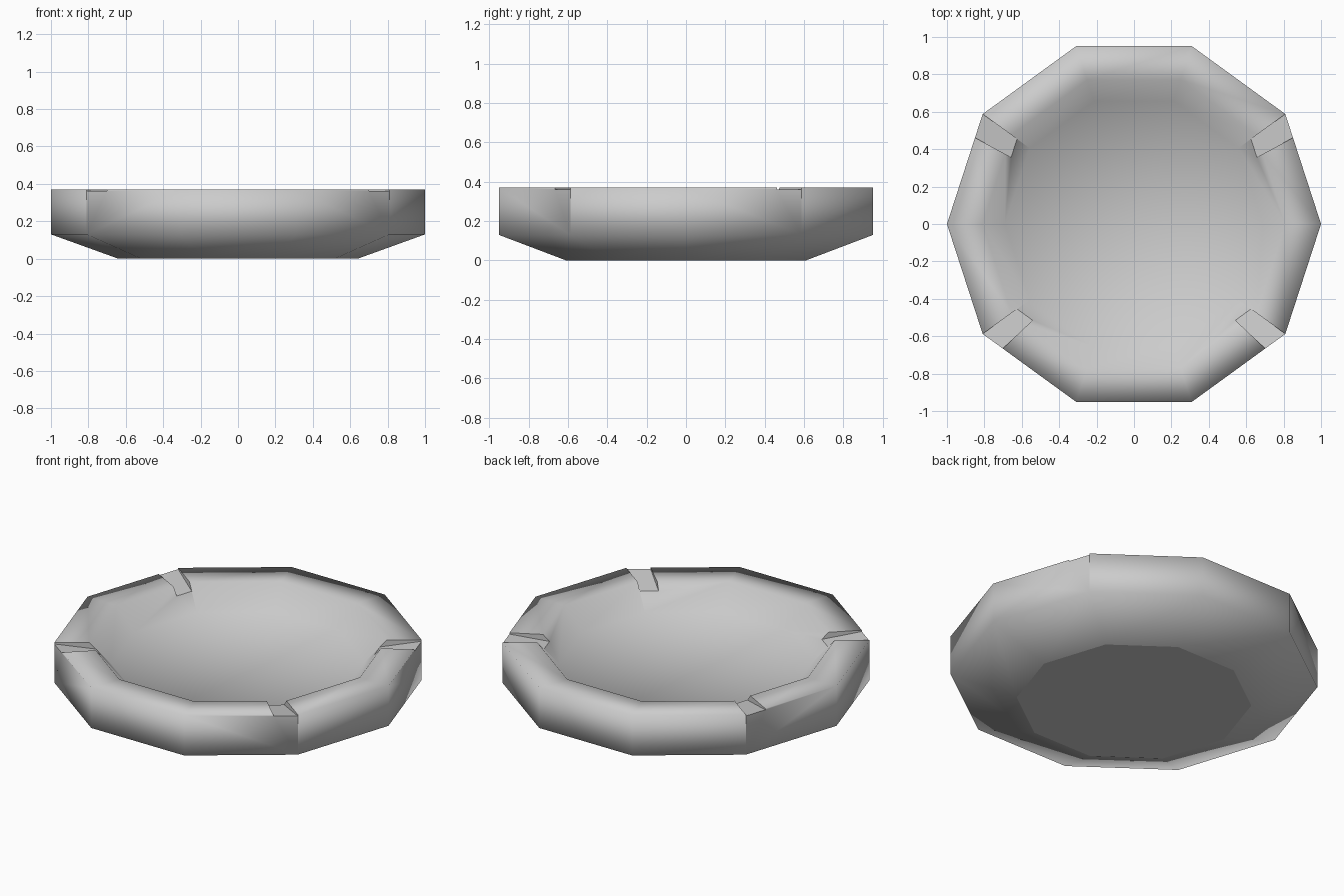
import bpy, bmesh
from math import cos, sin, pi, radians

if "Cube" in bpy.data.objects:
    bpy.data.objects.remove(bpy.data.objects["Cube"])

SIDES = 10


def ring(bm, r, z):
    return [bm.verts.new((r * cos(2 * pi * i / SIDES), r * sin(2 * pi * i / SIDES), z))
            for i in range(SIDES)]


def finish(bm, name):
    bmesh.ops.recalc_face_normals(bm, faces=bm.faces)
    me = bpy.data.meshes.new(name)
    bm.to_mesh(me)
    bm.free()
    ob = bpy.data.objects.new(name, me)
    bpy.context.collection.objects.link(ob)
    return ob


def edge_point(deg, r, z):
    """Point at an angle on a regular polygon with corner radius r."""
    step = 360 / SIDES
    off = deg % step - step / 2
    d = r * cos(radians(step / 2)) / cos(radians(off))
    return (d * cos(radians(deg)), d * sin(radians(deg)), z)


# Tray body: ten-sided profile from base, up the side, over the rim, down to the floor
bm = bmesh.new()
profile = [(0.64, 0), (1, 0.13), (1, 0.37), (0.81, 0.37), (0.69, 0.24)]
rings = [ring(bm, r, z) for r, z in profile]
for a, b in zip(rings, rings[1:]):
    for i in range(SIDES):
        j = (i + 1) % SIDES
        bm.faces.new((a[i], a[j], b[j], b[i])).smooth = True
base = bm.faces.new(rings[0][::-1])
for e in base.edges:
    e.smooth = False
centre = bm.verts.new((0, 0, 0.24))
for i in range(SIDES):
    bm.faces.new((rings[-1][i], rings[-1][(i + 1) % SIDES], centre)).smooth = True
tray = finish(bm, "dish_body")

# Four shallow radial rests cut across the rim, sloping inward, mirrored left to right
bm = bmesh.new()
for a, b in ((28.5, 35.99), (-43.5, -36.01)):
    for m in (False, True):
        a0, a1 = (180 - b, 180 - a) if m else (a, b)
        secs = []
        for deg in (a0, a1):
            pts = [(1.02, 0.365), (0.74, 0.325), (0.74, 0.42), (1.02, 0.42)]
            secs.append([bm.verts.new(edge_point(deg, r, z)) for r, z in pts])
        s, t = secs
        bm.faces.new(s)
        bm.faces.new(t[::-1])
        for i in range(4):
            j = (i + 1) % 4
            bm.faces.new((s[i], t[i], t[j], s[j]))
cutter = finish(bm, "rest_cutter")
cutter.hide_render = True
cutter.hide_set(True)

mod = tray.modifiers.new("rests", "BOOLEAN")
mod.operation = "DIFFERENCE"
mod.solver = "EXACT"
mod.object = cutter
bpy.context.view_layer.objects.active = tray
bpy.ops.object.modifier_apply(modifier=mod.name)
bpy.data.objects.remove(cutter)
